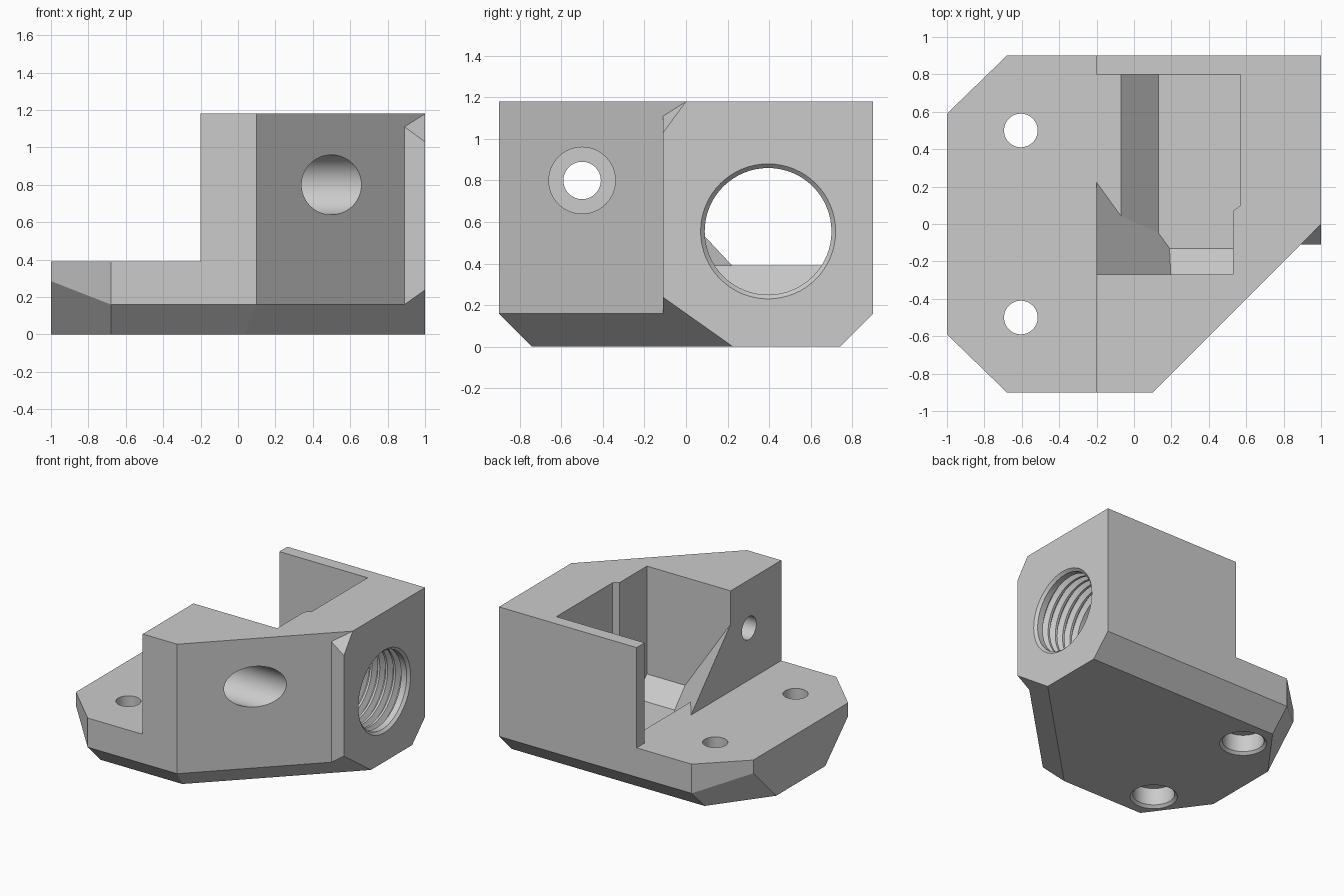
import bpy
import bmesh
import math
from mathutils import Vector

if "Cube" in bpy.data.objects:
    bpy.data.objects.remove(bpy.data.objects["Cube"], do_unlink=True)

TOP, FLANGE, FLOOR, CHAMFER = 1.18, 0.39, 0.19, 0.16
SEGMENTS = 64


def finish(bm, name):
    bmesh.ops.recalc_face_normals(bm, faces=bm.faces)
    mesh = bpy.data.meshes.new(name)
    bm.to_mesh(mesh)
    bm.free()
    obj = bpy.data.objects.new(name, mesh)
    bpy.context.collection.objects.link(obj)
    return obj


def prism(name, outline, low, high, planes=()):
    """Extrude an outline upward, then trim it by (point, outward normal) planes."""
    bm = bmesh.new()
    base = bm.faces.new([bm.verts.new((x, y, low)) for x, y in outline])
    top = bmesh.ops.extrude_face_region(bm, geom=[base])["geom"]
    moved = [v for v in top if isinstance(v, bmesh.types.BMVert)]
    bmesh.ops.translate(bm, verts=moved, vec=(0, 0, high - low))
    for point, normal in planes:
        geom = bm.verts[:] + bm.edges[:] + bm.faces[:]
        bmesh.ops.bisect_plane(bm, geom=geom, dist=1e-5, plane_co=point,
                               plane_no=Vector(normal).normalized(), clear_outer=True)
        rim = [e for e in bm.edges if e.is_boundary]
        if rim:
            bmesh.ops.holes_fill(bm, edges=rim, sides=0)
    return finish(bm, name)


def lathe(name, profile, centre, axis):
    """Turn (distance, radius) pairs about an axis through centre."""
    bm = bmesh.new()
    rings = []
    for dist, radius in profile:
        ring = []
        for i in range(SEGMENTS):
            a = math.tau * i / SEGMENTS
            u, v = radius * math.cos(a), radius * math.sin(a)
            local = (dist, u, v) if axis == "X" else (u, v, dist)
            ring.append(bm.verts.new(Vector(local) + Vector(centre)))
        rings.append(ring)
    for r, s in zip(rings, rings[1:]):
        for i in range(SEGMENTS):
            j = (i + 1) % SEGMENTS
            bm.faces.new((r[i], r[j], s[j], s[i]))
    bm.faces.new(rings[0])
    bm.faces.new(rings[-1])
    return finish(bm, name)


def combine(body, tool, operation="DIFFERENCE"):
    tool.hide_render = True
    mod = body.modifiers.new(tool.name, "BOOLEAN")
    mod.object, mod.operation, mod.solver = tool, operation, "EXACT"
    bpy.context.view_layer.objects.active = body
    bpy.ops.object.modifier_apply(modifier=mod.name)
    bpy.data.objects.remove(tool, do_unlink=True)


# Main block with chamfered underside
diagonal = ((1, 0, CHAMFER), (math.sqrt(0.5), -math.sqrt(0.5), -1))
under = [diagonal]
for s in (-1, 1):
    under.append(((0, 0.9 * s, CHAMFER), (0, s, -1)))
    under.append(((-0.68, 0.9 * s, CHAMFER), (-1.36, s, -1)))
plan = [(-1, -0.59), (-0.68, -0.9), (0.1, -0.9), (1, 0),
        (1, 0.9), (-0.68, 0.9), (-1, 0.59)]
bracket = prism("bracket_body", plan, 0, TOP, under)

# Square front corner with a slanted top facet
corner_plan = [(0.89, -0.11), (1, -0.11), (1, 0.3), (0.89, 0.3)]
facet = ((1, -0.11, 1.03), (0.727, -1.36, 1))
combine(bracket, prism("corner", corner_plan, 0, TOP, [diagonal, facet]), "UNION")

# Space above the mounting flange
flange_plan = [(-1.2, -1), (-0.2, -1), (-0.2, 1), (-1.2, 1)]
combine(bracket, prism("flange_space", flange_plan, FLANGE, 1.5))

# Pocket: shallow part, then deep part with a ramped side
pocket_plan = [(-0.3, -0.27), (0.53, -0.27), (0.53, 0.07),
               (0.57, 0.1), (0.57, 0.8), (-0.3, 0.8)]
wedge = ((0.19, -0.13, FLOOR), (-1.48, -1.07, -1))
front_slope = ((0.3, -0.13, FLOOR), (0, -1, -1))
ramp = ((0.13, 0, FLOOR), (-1, 0, -1))
combine(bracket, prism("pocket", pocket_plan, FLANGE, 1.5, [wedge, front_slope]))
combine(bracket, prism("deep_pocket", pocket_plan, FLOOR, 0.5,
                       [wedge, front_slope, ramp]))

# Threaded side port
minor, major, pitch = 0.305, 0.345, 0.068
thread = [(0.5, minor)]
for i in range(5):
    x = 0.61 + pitch * i
    thread += [(x, minor), (x + 0.02, major), (x + 0.03, major), (x + 0.05, minor)]
thread += [(0.98, minor), (1.02, major)]
combine(bracket, lathe("threaded_port", thread, (0, 0.395, 0.555), "X"))

# Counterbored cross hole
bore = [(-0.3, 0.09), (0.1, 0.09), (0.1, 0.16), (0.8, 0.16)]
combine(bracket, lathe("cross_hole", bore, (0, -0.5, 0.8), "X"))

# Mounting holes, counterbored from below
screw = [(-0.02, 0.19), (0.02, 0.15), (0.155, 0.15), (0.155, 0.09), (0.5, 0.09)]
for s in (-1, 1):
    combine(bracket, lathe("mounting_hole", screw, (-0.605, 0.5 * s, 0), "Z"))

# Single grey finish
grey = bpy.data.materials.new("light_grey")
grey.use_nodes = True
colour = (0.6, 0.6, 0.6, 1)
grey.diffuse_color = colour
grey.node_tree.nodes["Principled BSDF"].inputs["Base Color"].default_value = colour
bracket.data.materials.clear()
bracket.data.materials.append(grey)
for face in bracket.data.polygons:
    face.material_index = 0

bpy.ops.object.select_all(action="DESELECT")
bracket.select_set(True)
bpy.context.view_layer.objects.active = bracket
bpy.ops.object.shade_smooth_by_angle(angle=math.radians(25))
